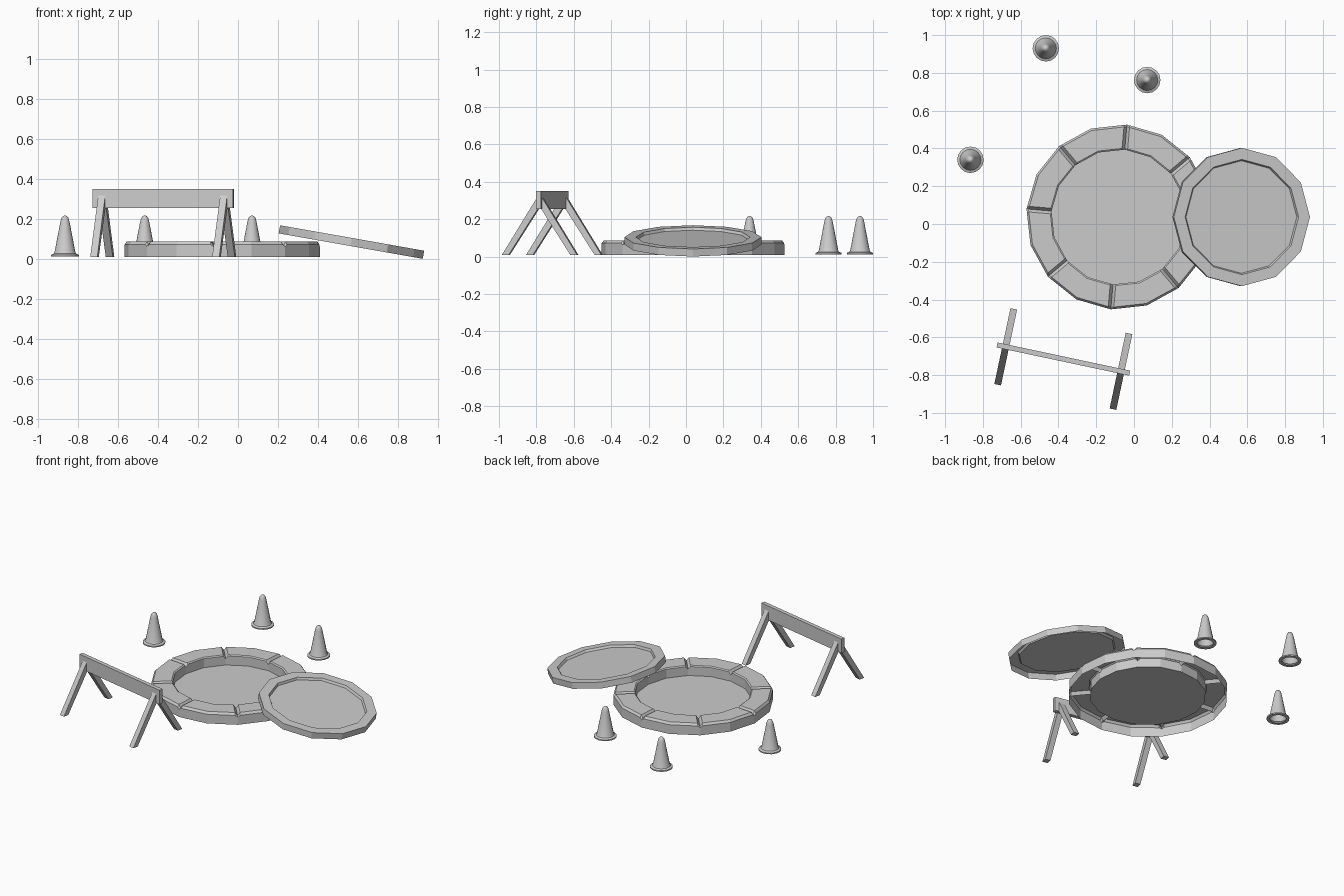
import bpy, bmesh
from math import sin, cos, pi, radians
from mathutils import Matrix

if "Cube" in bpy.data.objects:
    bpy.data.objects.remove(bpy.data.objects["Cube"])


def finish(bm, name, matrix=None, smooth=None):
    bmesh.ops.remove_doubles(bm, verts=bm.verts, dist=1e-5)
    bmesh.ops.recalc_face_normals(bm, faces=bm.faces)
    me = bpy.data.meshes.new(name)
    bm.to_mesh(me)
    bm.free()
    ob = bpy.data.objects.new(name, me)
    bpy.context.collection.objects.link(ob)
    if matrix:
        ob.matrix_world = matrix
    if smooth:
        bpy.ops.object.select_all(action='DESELECT')
        ob.select_set(True)
        bpy.context.view_layer.objects.active = ob
        bpy.ops.object.shade_smooth_by_angle(angle=radians(smooth))
    return ob


def bridge(bm, loops):
    """Join equal closed loops of verts with quads."""
    for a, b in zip(loops, loops[1:]):
        n = len(a)
        for i in range(n):
            j = (i + 1) % n
            bm.faces.new((a[i], a[j], b[j], b[i]))


def lathe(name, profile, sides, matrix, cap=True, smooth=None):
    bm = bmesh.new()
    loops = [[bm.verts.new((r * cos(2 * pi * i / sides), r * sin(2 * pi * i / sides), z))
              for i in range(sides)] for r, z in profile]
    bridge(bm, loops)
    if cap:
        bm.faces.new(loops[-1])
    return finish(bm, name, matrix, smooth)


# Hatch ring: eight blocks separated by V grooves, open underneath, sunken floor
def hatch_ring():
    bm = bmesh.new()
    # radius, height, height in the groove
    profile = [(.491, .01, .01), (.491, .072, .062), (.480, .087, .066),
               (.366, .087, .066), (.358, .081, .062), (.358, .02, .02)]
    loops = []
    for r, z, zg in profile:
        loop = []
        for k in range(8):
            a = radians(-5 + 45 * k)
            for off, h in ((-.015, z), (0, zg), (.015, z)):
                q = r - abs(off) * .2
                loop.append(bm.verts.new((q * cos(a) - off * sin(a),
                                          q * sin(a) + off * cos(a), h)))
            m = a + radians(22.5)
            loop.append(bm.verts.new((r * cos(m), r * sin(m), z)))
        loops.append(loop)
    bridge(bm, loops)
    bm.faces.new(loops[-1])
    finish(bm, "hatch_ring", Matrix.Translation((-.08, .037, 0)))


hatch_ring()

# Leaning twelve-sided lid with a shallow recess, open underneath
lathe("hatch_lid", [(.366, 0), (.366, .041), (.305, .041), (.298, .026)], 12,
      Matrix.Translation((.564, .037, .064)) @ Matrix.Rotation(radians(10), 4, 'Y'))

# Hollow traffic cones
cone = [(.050, .012), (.070, .012), (.070, .020), (.056, .026), (.052, .034),
        (.023, .185), (.018, .204), (.010, .214), (.003, .217)]
for i, (x, y) in enumerate([(-.467, .93), (.07, .762), (-.866, .34)]):
    lathe(f"cone_{i + 1}", cone, 16, Matrix.Translation((x, y, 0)), smooth=35)

# Barrier: plank on two splayed leg pairs
barrier = Matrix.Translation((-.374, -.715, 0)) @ Matrix.Rotation(radians(-12), 4, 'Z')
bm = bmesh.new()
bmesh.ops.create_cube(bm, size=1, matrix=Matrix.Translation((0, 0, .303))
                      @ Matrix.Diagonal((.718, .027, .095, 1)))
finish(bm, "barrier_plank", barrier)

leg = [(.205, .01), (.168, .01), (-.010, .285), (.008, .325)]
for x, side in ((-.312, "left"), (.312, "right")):
    for s, end in ((-1, "front"), (1, "back")):
        bm = bmesh.new()
        ends = [[bm.verts.new((x + dx, s * y, z)) for y, z in leg] for dx in (-.018, .018)]
        bridge(bm, ends)
        for e in ends:
            bm.faces.new(e)
        finish(bm, f"barrier_leg_{side}_{end}", barrier)
